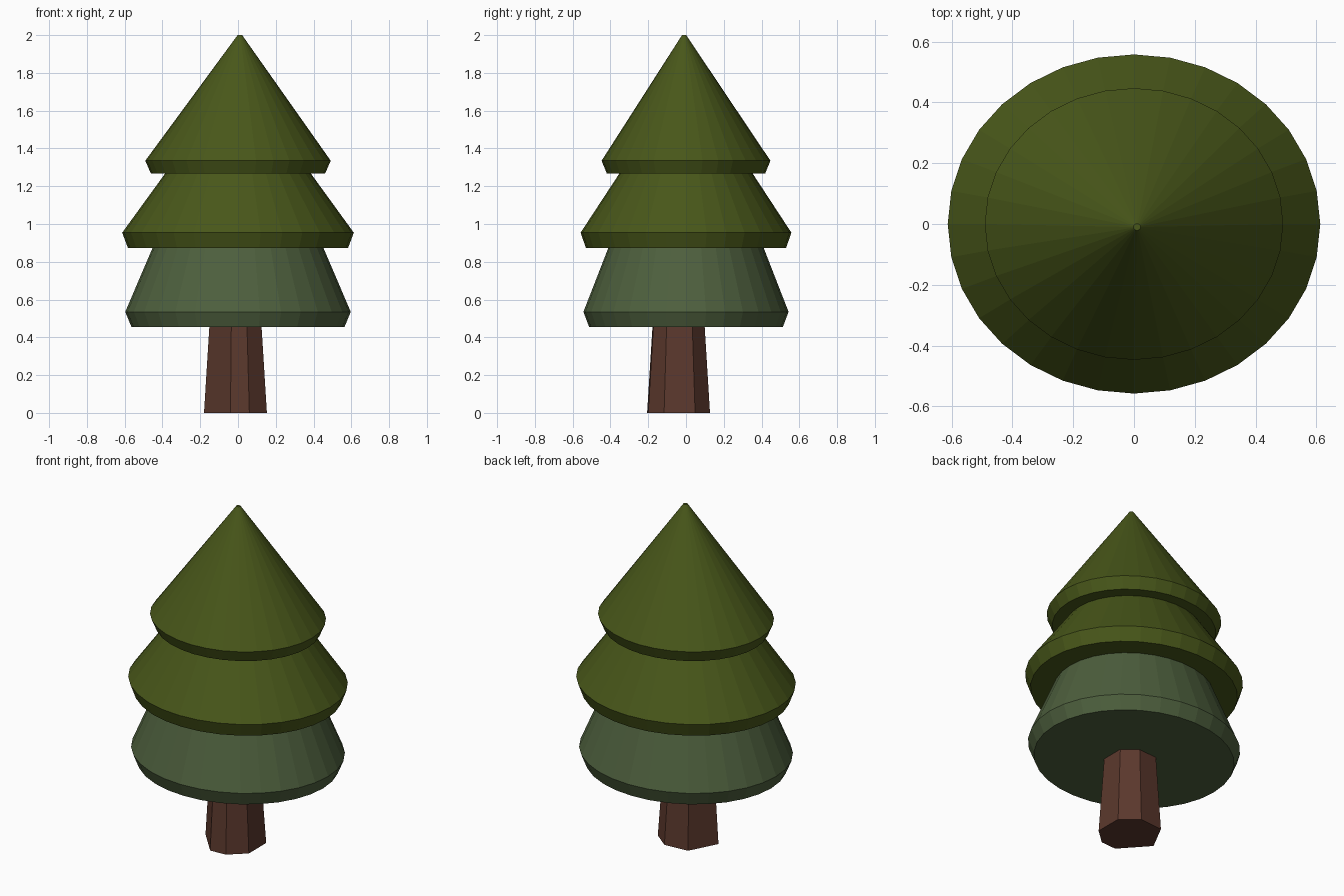
import bpy
import bmesh
from math import cos, sin, pi

if "Cube" in bpy.data.objects:
    bpy.data.objects.remove(bpy.data.objects["Cube"])


def material(name, rgb):
    m = bpy.data.materials.new(name)
    m.diffuse_color = (*rgb, 1)
    m.use_nodes = True
    m.node_tree.nodes["Principled BSDF"].inputs["Base Color"].default_value = m.diffuse_color
    return m


def loft(name, rings, mat):
    """Skin a stack of equal-length point rings and cap both ends."""
    bm = bmesh.new()
    loops = [[bm.verts.new(p) for p in ring] for ring in rings]
    for a, b in zip(loops, loops[1:]):
        for i in range(len(a)):
            j = (i + 1) % len(a)
            bm.faces.new((a[i], a[j], b[j], b[i]))
    bm.faces.new(loops[0][::-1])
    bm.faces.new(loops[-1])
    bmesh.ops.recalc_face_normals(bm, faces=bm.faces)
    me = bpy.data.meshes.new(name)
    bm.to_mesh(me)
    bm.free()
    me.materials.append(mat)
    ob = bpy.data.objects.new(name, me)
    bpy.context.collection.objects.link(ob)
    return ob


def oval(rx, ry, z, cx=0.0, cy=0.0, n=32):
    return [(cx + rx * cos(2 * pi * i / n), cy + ry * sin(2 * pi * i / n), z)
            for i in range(n)]


olive = material("olive_needles", (0.065, 0.095, 0.01))
sage = material("sage_needles", (0.075, 0.115, 0.047))
bark = material("bark", (0.105, 0.04, 0.026))

# foliage tiers: base, flared rim, tapering skirt
loft("lower_foliage", [oval(0.564, 0.513, 0.455), oval(0.597, 0.543, 0.535),
                       oval(0.452, 0.411, 0.874)], sage)
loft("middle_foliage", [oval(0.583, 0.53, 0.874), oval(0.613, 0.558, 0.954),
                        oval(0.386, 0.353, 1.267)], olive)
loft("top_foliage", [oval(0.461, 0.419, 1.267), oval(0.491, 0.447, 1.335),
                     oval(0.012, 0.011, 2.0, 0.01, -0.01)], olive)

# trunk: irregular faceted outline, narrowing upward
outline = [(-0.04, -0.206), (0.06, -0.2), (0.153, -0.116), (0.153, 0.048),
           (0.054, 0.127), (-0.094, 0.115), (-0.18, -0.05)]
cx, cy, taper = -0.0135, -0.038, 0.83
loft("trunk", [[(x, y, 0) for x, y in outline],
               [(cx + (x - cx) * taper, cy + (y - cy) * taper, 0.456)
                for x, y in outline]], bark)
